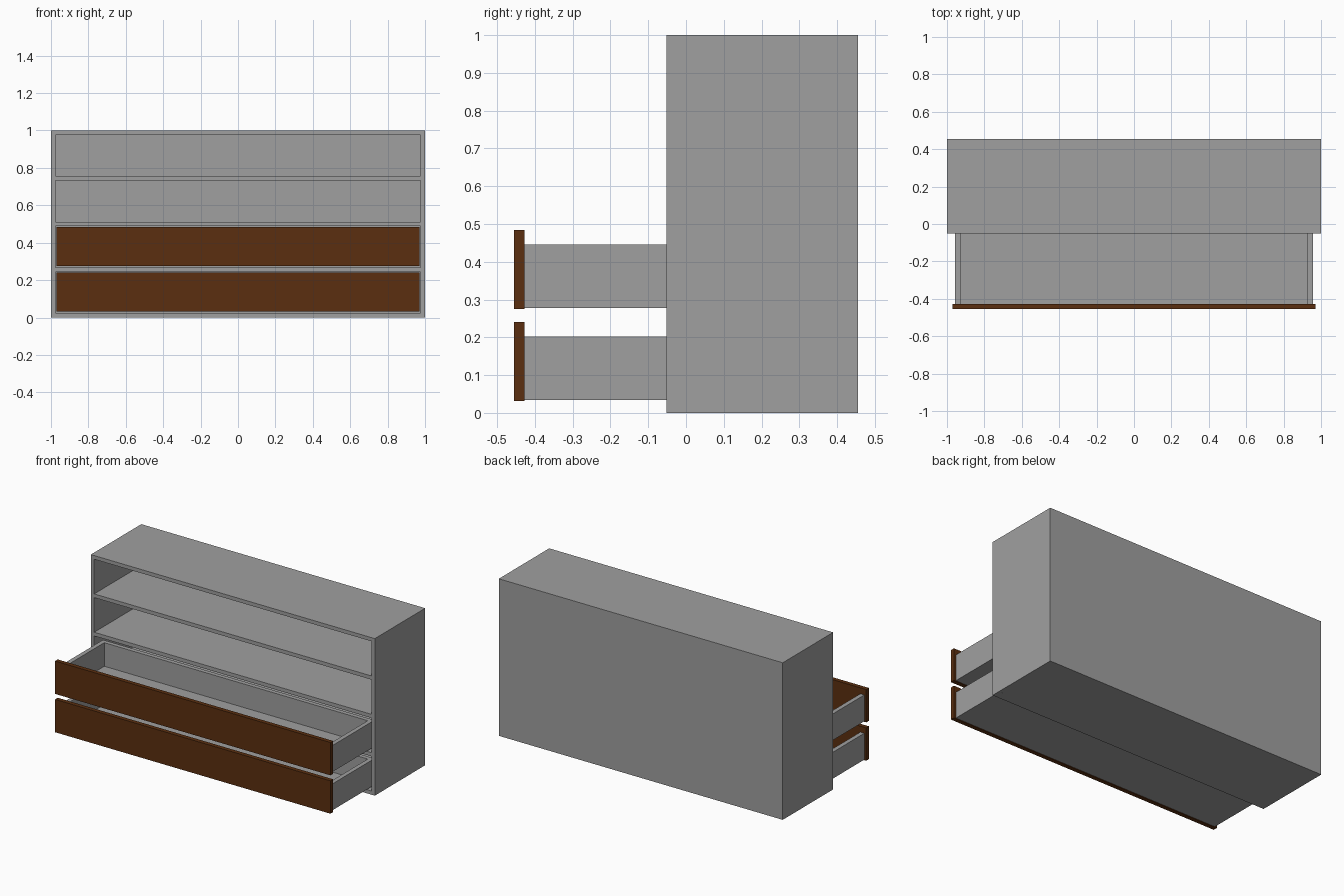
import bpy

if "Cube" in bpy.data.objects:
    bpy.data.objects.remove(bpy.data.objects["Cube"])

def material(name, rgb):
    m = bpy.data.materials.new(name)
    m.diffuse_color = (*rgb, 1.0)
    m.use_nodes = True
    m.node_tree.nodes["Principled BSDF"].inputs["Base Color"].default_value = m.diffuse_color
    return m

GREY = material("grey_panel", (0.35, 0.35, 0.35))
BROWN = material("brown_wood", (0.105, 0.028, 0.005))

def box(name, x, y, z, mat):
    """Box from (min, max) ranges on each axis."""
    bpy.ops.mesh.primitive_cube_add(size=1, location=[sum(r) / 2 for r in (x, y, z)])
    ob = bpy.context.object
    ob.name = name
    ob.scale = [r[1] - r[0] for r in (x, y, z)]
    bpy.ops.object.transform_apply(location=False, rotation=False, scale=True)
    ob.data.materials.append(mat)
    return ob

T = 0.0235                  # cabinet board thickness
PITCH = (1 - T) / 4         # spacing of the shelves
FRONT, BACK = -0.052, 0.455

# Cabinet shell
for side, s in (("left", -1), ("right", 1)):
    box(f"cabinet_side_{side}", sorted((s, s * (1 - T))), (FRONT, BACK), (0, 1), GREY)
box("cabinet_back", (-1 + T, 1 - T), (BACK - T, BACK), (0, 1), GREY)
for i in range(5):
    name = {0: "cabinet_bottom", 4: "cabinet_top"}.get(i, f"shelf_{i}")
    box(name, (-1 + T, 1 - T), (FRONT, BACK - T), (i * PITCH, i * PITCH + T), GREY)

# Two open drawers in the lower bays
W, D = 0.956, 0.028         # half width and wall thickness of the tray
Y0, Y1 = -0.428, 0.008      # tray front and back
for i, level in enumerate(("lower", "upper")):
    z = i * PITCH
    lo, hi = z + 0.034, z + 0.202
    box(f"{level}_drawer_front", (-0.97, 0.97), (-0.455, Y0), (z + 0.031, z + 0.24), BROWN)
    for side, s in (("left", -1), ("right", 1)):
        box(f"{level}_drawer_side_{side}", sorted((s * W, s * (W - D))), (Y0, Y1), (lo, hi), GREY)
    box(f"{level}_drawer_back", (-W + D, W - D), (Y1 - D, Y1), (lo, hi), GREY)
    box(f"{level}_drawer_floor", (-W + D, W - D), (Y0, Y1 - D), (lo, lo + 0.018), GREY)
